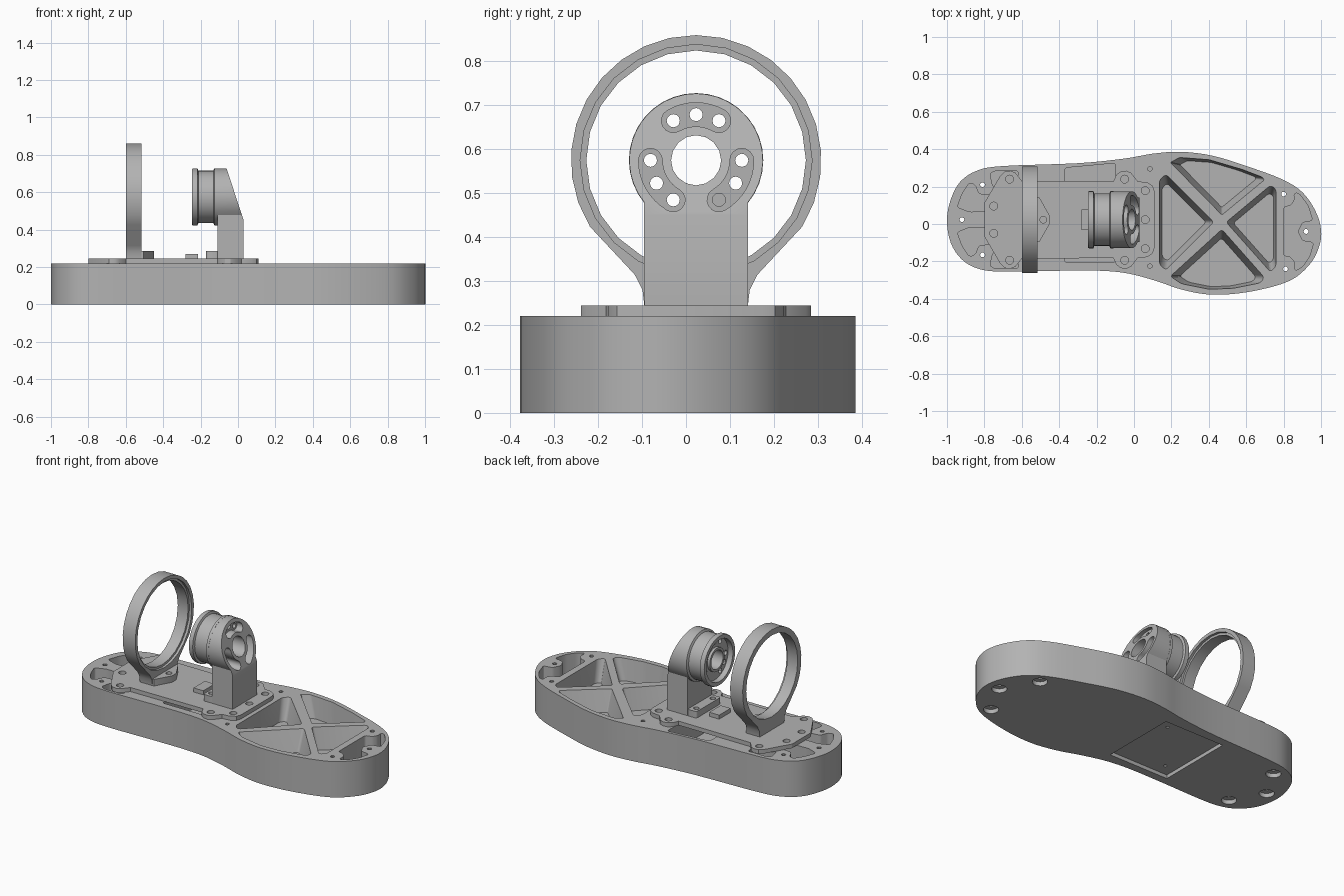
import bpy, bmesh
from math import sin, cos, pi, radians
from mathutils import Vector

if "Cube" in bpy.data.objects:
    bpy.data.objects.remove(bpy.data.objects["Cube"], do_unlink=True)

grey = bpy.data.materials.new("satin grey")
grey.use_nodes = True
grey.diffuse_color = (0.45, 0.45, 0.45, 1)
grey.node_tree.nodes["Principled BSDF"].inputs["Base Color"].default_value = (0.45, 0.45, 0.45, 1)

CY = 0.023      # middle line of the mounted parts
AXLE = 0.575    # height of the wheel axis
MAP = {"x": lambda u, v, t: (t, u, v),
       "y": lambda u, v, t: (u, t, v),
       "z": lambda u, v, t: (u, v, t)}


def finish(name, bm):
    bmesh.ops.recalc_face_normals(bm, faces=bm.faces)
    mesh = bpy.data.meshes.new(name)
    bm.to_mesh(mesh)
    bm.free()
    mesh.materials.append(grey)
    ob = bpy.data.objects.new(name, mesh)
    bpy.context.scene.collection.objects.link(ob)
    return ob


def prism(name, pts, lo, hi, axis="z", taper=1.0, rounding=0):
    """Extrude an outline; taper shrinks the lo end, rounding softens the long edges."""
    mid = sum((Vector(p) for p in pts), Vector((0, 0))) / len(pts)
    bm = bmesh.new()
    put = MAP[axis]
    low = [bm.verts.new(put(*(mid + (Vector(p) - mid) * taper), lo)) for p in pts]
    top = [bm.verts.new(put(*p, hi)) for p in pts]
    bm.faces.new(low)
    bm.faces.new(top)
    for i in range(len(pts)):
        j = (i + 1) % len(pts)
        bm.faces.new((low[i], low[j], top[j], top[i]))
    if rounding:
        bm.edges.ensure_lookup_table()
        long_edges = [bm.edges.get((a, b)) for a, b in zip(low, top)]
        bmesh.ops.bevel(bm, geom=long_edges, offset=rounding, segments=3,
                        profile=0.5, affect="EDGES", clamp_overlap=True)
    return finish(name, bm)


def arc(u, v, r, a=0, b=360, n=24):
    """Points on an arc; a full turn leaves out the repeated end point."""
    count = n if b - a == 360 else n + 1
    return [(u + r * cos(radians(a + (b - a) * i / n)),
             v + r * sin(radians(a + (b - a) * i / n))) for i in range(count)]


def rect(u0, u1, v0, v1):
    return [(u0, v0), (u1, v0), (u1, v1), (u0, v1)]


def hole(u, v, r, lo, hi, axis="z", n=16):
    return prism("cutter", arc(u, v, r, n=n), lo, hi, axis)


def carve(ob, cutters):
    for c in cutters:
        c.hide_render = True
        m = ob.modifiers.new("cut", "BOOLEAN")
        m.operation, m.solver, m.object = "DIFFERENCE", "EXACT", c
    deps = bpy.context.evaluated_depsgraph_get()
    mesh = bpy.data.meshes.new_from_object(ob.evaluated_get(deps))
    ob.modifiers.clear()
    ob.data = mesh
    for c in cutters:
        bpy.data.objects.remove(c, do_unlink=True)


def smooth_loop(pts, steps=4):
    """Closed Catmull-Rom curve through the points."""
    out, n = [], len(pts)
    for i in range(n):
        a, b, c, d = (Vector(pts[(i + k) % n]) for k in (-1, 0, 1, 2))
        for s in range(steps):
            t = s / steps
            out.append(tuple(0.5 * (2 * b + (c - a) * t + (2 * a - 5 * b + 4 * c - d) * t * t
                                    + (3 * b - a - 3 * c + d) * t ** 3)))
    return out


def flip(pts):
    return [(x, 2 * CY - y) for x, y in pts]


# Sole-shaped base
sole = smooth_loop([(-1, .02), (-.98, -.1), (-.92, -.19), (-.83, -.24), (-.7, -.255),
                    (-.4, -.25), (-.18, -.25), (-.03, -.265), (.12, -.305), (.26, -.352),
                    (.42, -.378), (.62, -.362), (.83, -.305), (.94, -.215), (.99, -.12),
                    (1, -.03), (.97, .07), (.9, .17), (.79, .24), (.6, .31), (.42, .365),
                    (.25, .386), (.1, .376), (-.05, .35), (-.3, .325), (-.7, .31),
                    (-.84, .285), (-.93, .225), (-.98, .13)])
base = prism("base", sole, 0, .22)

# Ribbed pockets with sloping walls
ribbed = [[(.135, .24), (.17, .27), (.43, .01), (.17, -.25), (.135, -.22)],
          [(.76, .19), (.73, .21), (.49, .01), (.73, -.26), (.76, -.23)],
          [(.19, .33), (.24, .357), (.4, .345), (.58, .292), (.69, .25), (.7, .235), (.47, .045)],
          [(.19, -.28), (.25, -.32), (.4, -.35), (.53, -.345), (.68, -.315), (.7, -.285), (.47, -.025)]]
cutters = [prism("cutter", p, .09, .23, taper=.8, rounding=.015) for p in ribbed]

# End pockets and the bay under the plate
side = [(-.945, .09), (-.92, .16), (-.88, .22), (-.85, .21), (-.83, .16),
        (-.72, .15), (-.72, .07), (-.88, .065)]
corner = [(-.77, .27), (-.755, .2), (-.62, .2), (-.62, .285), (-.74, .285)]
toe = [(.8, .09), (.84, .1), (.86, .13), (.855, .165), (.88, .165), (.93, .1), (.955, .02),
       (.9, .01), (.875, -.04), (.9, -.09), (.96, -.1), (.94, -.17), (.9, -.23), (.86, -.25),
       (.86, -.2), (.83, -.17), (.8, -.17)]
bay = [(-.37, -.205), (-.1, -.205), (-.1, .325), (-.37, .3)]
cutters += [prism("cutter", p, .07, .23, rounding=.012)
            for p in (side, flip(side), corner, flip(corner), toe, bay)]

# Screw holes with foot recesses underneath
for x, y in [(-.92, .023), (-.81, .21), (-.81, -.165), (.8, .16), (.92, -.04), (.81, -.24)]:
    cutters += [hole(x, y, .013, -.1, .3, n=10), hole(x, y, .042, -.1, .025)]
cutters += [hole(.085, y, .012, .1, .3, n=10) for y in (.295, -.225)]

# Hatch recess underneath
cutters.append(prism("cutter", rect(-.4, 0, -.2, .27), -.1, .022))
cutters += [hole(x, y, .01, -.1, .04, n=10) for x, y in [(-.07, .2), (-.33, -.13)]]
carve(base, cutters)

# Mounting plate
edge = [(-.8, .09), (-.715, .235), (-.69, .259), (-.66, .262), (-.635, .252), (-.6, .208),
        (-.11, .205), (-.095, .24), (-.07, .259), (-.04, .262), (-.015, .25), (.02, .205),
        (.07, .2), (.1, .18), (.11, .15)]
plate = prism("mounting_plate", [(x, CY + d) for x, d in edge]
              + [(x, CY - d) for x, d in reversed(edge)], .22, .245)
spots = [(-.75, .073), (-.665, .217), (-.05, .217), (.06, .155)]
carve(plate, [hole(x, CY + s * d, .021, .2, .3) for x, d in spots for s in (1, -1)]
      + [hole(.06, CY, .021, .2, .3)])

# Guide ring on its neck
neck = [(.14, .315), (.122, .28), (.118, .245)]
ring = prism("guide_ring", arc(CY, AXLE, .285, -32, 212, 20)
             + [(CY - d, z) for d, z in neck] + [(CY + d, z) for d, z in reversed(neck)],
             -.6, -.515, "x")
carve(ring, [hole(CY, AXLE, .25, -.7, -.4, "x", 24), hole(CY, AXLE, .264, -.53, -.4, "x", 24)])
ring_foot = prism("ring_foot", [(-.52, CY + .118), (-.52, CY - .118), (-.505, CY - .118),
                                (-.45, CY - .02), (-.45, CY + .02), (-.505, CY + .118)], .245, .285)
carve(ring_foot, [hole(-.485, CY, .018, .2, .4)])

# Wheel bracket with sloping face
bracket = prism("wheel_bracket", arc(CY, AXLE, .152, -39, 219, 28)
                + [(CY - .118, .245), (CY + .118, .245)], -.11, .03, "x")


def kidney(a, b, r=.104, w=.027):
    def at(t):
        return CY + r * cos(radians(t)), AXLE + r * sin(radians(t))
    pts = (arc(CY, AXLE, r + w, a, b, 8) + arc(*at(b), w, b, b + 180, 8)[1:-1]
           + arc(CY, AXLE, r - w, b, a, 8) + arc(*at(a), w, a + 180, a + 360, 8)[1:-1])
    return prism("cutter", pts, -.078, .2, "x")


HOLES = (0, 60, 90, 120, 180, 210, 240, 300, 330)


def bolt_holes():
    return [hole(CY + .104 * cos(radians(a)), AXLE + .104 * sin(radians(a)),
                 .015, -.4, .2, "x", 12) for a in HOLES]


slope = prism("cutter", [(.03, .45), (-.062, .73), (-.062, .9), (.2, .9), (.2, .45)], -.5, .5, "y")
carve(bracket, [slope, hole(CY, AXLE, .057, -.3, .2, "x"), kidney(60, 120),
                kidney(-60, 0), kidney(180, 240)] + bolt_holes())
bracket_foot = prism("bracket_foot", rect(-.17, -.105, CY - .118, CY + .118), .245, .285, rounding=.012)
carve(bracket_foot, [hole(-.142, CY + d, .016, .2, .4) for d in (-.08, .08)])

# Grooved wheel, turned around its axis
profile = [(-.245, .128), (-.245, .15), (-.24, .153), (-.217, .153), (-.212, .14), (-.132, .14),
           (-.126, .153), (-.11, .153), (-.11, .057), (-.228, .057), (-.228, .072),
           (-.212, .072), (-.212, .128)]
bm = bmesh.new()
turns = [[bm.verts.new((x, CY + r * cos(a * pi / 18), AXLE + r * sin(a * pi / 18)))
          for x, r in profile] for a in range(36)]
for i in range(36):
    for j in range(len(profile)):
        p, q = turns[i - 1], turns[i]
        bm.faces.new((p[j - 1], p[j], q[j], q[j - 1]))
wheel = finish("grooved_wheel", bm)
carve(wheel, bolt_holes())

# Small stop block
block = prism("stop_block", rect(-.28, -.213, CY - .055, CY + .055), .245, .27)

# Smooth shading with sharp edges kept
bpy.ops.object.select_all(action="DESELECT")
for ob in (base, plate, ring, ring_foot, bracket, bracket_foot, wheel, block):
    ob.select_set(True)
bpy.context.view_layer.objects.active = base
bpy.ops.object.shade_smooth_by_angle(angle=radians(30))
